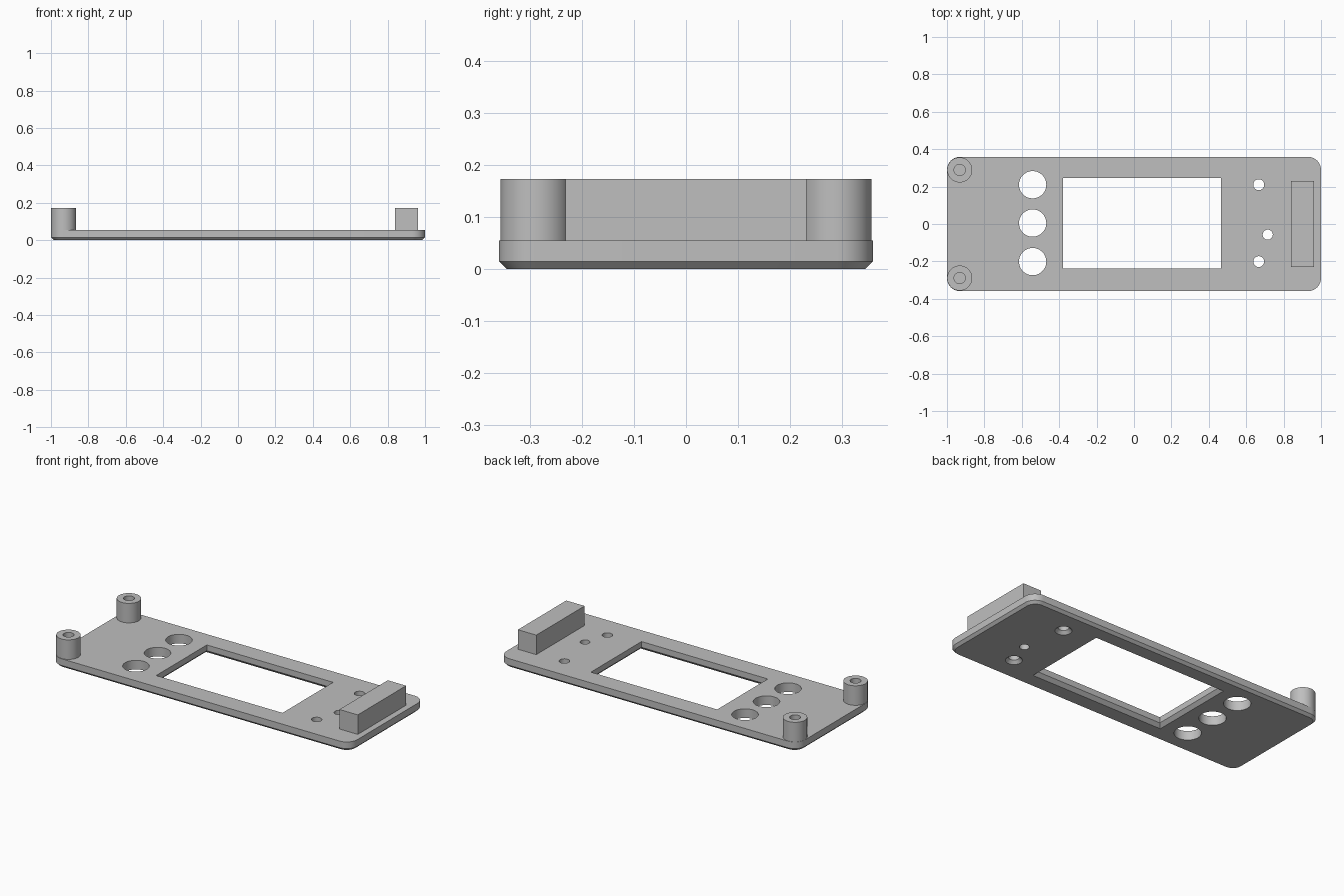
import bpy, bmesh, math

cube = bpy.data.objects.get("Cube")
if cube:
    bpy.data.objects.remove(cube, do_unlink=True)

# Single matte grey
grey = bpy.data.materials.new("plain grey")
grey.use_nodes = True
colour = (0.52, 0.52, 0.52, 1)
grey.diffuse_color = colour
grey.node_tree.nodes["Principled BSDF"].inputs["Base Color"].default_value = colour

TOP, HIGH, CHAMFER = 0.055, 0.173, 0.015
HALF_X, HALF_Y, CORNER = 1.0, 0.359, 0.07


def circle(x, y, r, n=48):
    return [(x + r * math.cos(math.tau * i / n), y + r * math.sin(math.tau * i / n))
            for i in range(n)]


def rectangle(x0, x1, y0, y1, grow=0):
    return [(x0 - grow, y0 - grow), (x1 + grow, y0 - grow),
            (x1 + grow, y1 + grow), (x0 - grow, y1 + grow)]


def rounded(hx, hy, r, steps=10):
    points = []
    for k, (sx, sy) in enumerate([(1, 1), (-1, 1), (-1, -1), (1, -1)]):
        for i in range(steps + 1):
            a = math.pi / 2 * (k + i / steps)
            points.append((sx * (hx - r) + r * math.cos(a), sy * (hy - r) + r * math.sin(a)))
    return points


def loft(name, layers):
    """Closed solid through matching outlines, given as (outline, z) from bottom to top."""
    bm = bmesh.new()
    rings = [[bm.verts.new((x, y, z)) for x, y in outline] for outline, z in layers]
    for low, high in zip(rings, rings[1:]):
        for i in range(len(low)):
            j = (i + 1) % len(low)
            bm.faces.new((low[i], low[j], high[j], high[i]))
    bm.faces.new(rings[0][::-1])
    bm.faces.new(rings[-1])
    bmesh.ops.recalc_face_normals(bm, faces=bm.faces)
    mesh = bpy.data.meshes.new(name)
    bm.to_mesh(mesh)
    bm.free()
    mesh.materials.append(grey)
    obj = bpy.data.objects.new(name, mesh)
    bpy.context.collection.objects.link(obj)
    return obj


def cut(target, cutters):
    """Subtract the cutters, bake the result and remove them."""
    for cutter in cutters:
        mod = target.modifiers.new(cutter.name, "BOOLEAN")
        mod.operation, mod.solver, mod.object = "DIFFERENCE", "EXACT", cutter
    graph = bpy.context.evaluated_depsgraph_get()
    graph.update()
    mesh = bpy.data.meshes.new_from_object(target.evaluated_get(graph))
    target.modifiers.clear()
    target.data = mesh
    for cutter in cutters:
        bpy.data.objects.remove(cutter, do_unlink=True)


# Face plate with chamfered lower rim
plate = loft("face_plate", [
    (rounded(HALF_X - CHAMFER, HALF_Y - CHAMFER, CORNER - CHAMFER), 0),
    (rounded(HALF_X, HALF_Y, CORNER), CHAMFER),
    (rounded(HALF_X, HALF_Y, CORNER), TOP)])

# Screen window, flared towards the underside
window = (-0.38, 0.465, -0.239, 0.245)
cutters = [loft("window_cutter", [
    (rectangle(*window, grow=0.03), -0.01),
    (rectangle(*window), 0.02),
    (rectangle(*window), 0.1)])]

# Three large button holes
for y in (-0.201, 0.005, 0.21):
    cutters.append(loft("button_cutter", [(circle(-0.542, y, 0.073), -0.01),
                                          (circle(-0.542, y, 0.073), 0.1)]))

# Two countersunk screw holes
for y in (-0.201, 0.21):
    cutters.append(loft("screw_cutter", [(circle(0.667, y, 0.055), -0.01),
                                         (circle(0.667, y, 0.029), 0.018),
                                         (circle(0.667, y, 0.029), 0.1)]))

# Small straight hole
cutters.append(loft("pin_cutter", [(circle(0.715, -0.057, 0.027), -0.01),
                                   (circle(0.715, -0.057, 0.027), 0.1)]))
cut(plate, cutters)
parts = [plate]

# Hollow corner posts
for side, y in (("front", -0.289), ("back", 0.289)):
    post = loft(side + "_post", [(circle(-0.932, y, 0.067), TOP - 0.005),
                                 (circle(-0.932, y, 0.067), HIGH)])
    bore = loft("bore_cutter", [(circle(-0.932, y, 0.03), TOP),
                                (circle(-0.932, y, 0.03), HIGH + 0.1)])
    cut(post, [bore])
    parts.append(post)

# Solid support block
block = rectangle(0.84, 0.963, -0.231, 0.231)
parts.append(loft("support_block", [(block, TOP - 0.005), (block, HIGH)]))

# Smooth round walls, crisp edges
bpy.ops.object.select_all(action="DESELECT")
for part in parts:
    part.select_set(True)
bpy.context.view_layer.objects.active = plate
bpy.ops.object.shade_smooth_by_angle(angle=math.radians(30))
